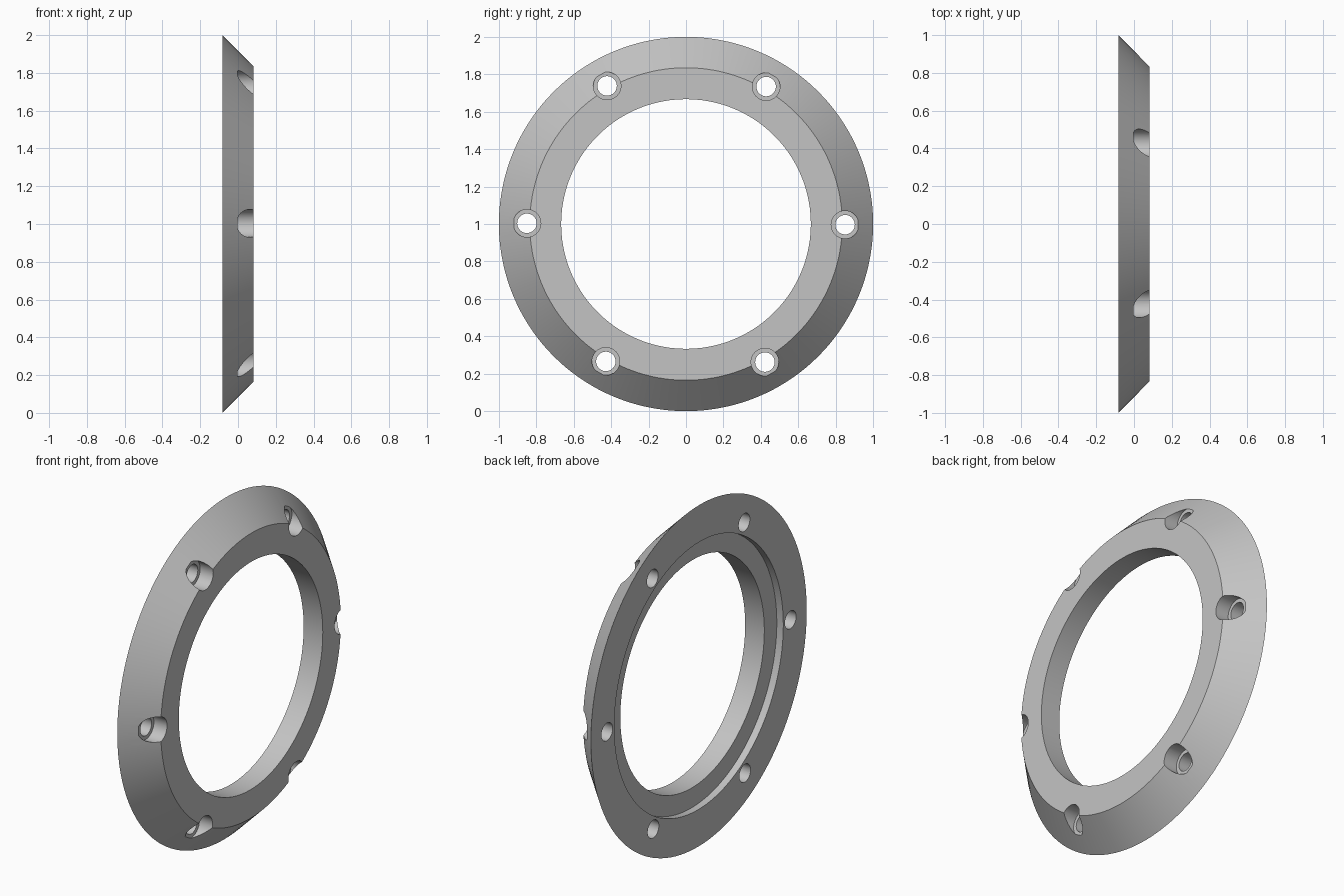
import bpy, bmesh, math
from mathutils import Vector

cube = bpy.data.objects.get("Cube")
if cube:
    bpy.data.objects.remove(cube, do_unlink=True)

HALF = 0.083        # half thickness of the ring
BOLT_RADIUS = 0.85  # circle through the bolt holes

grey = bpy.data.materials.new("plain_grey")
grey.use_nodes = True
grey.diffuse_color = (0.55, 0.55, 0.55, 1)
grey.node_tree.nodes["Principled BSDF"].inputs["Base Color"].default_value = (0.55, 0.55, 0.55, 1)


def lathe(name, profile, steps, closed, location):
    """Revolve (x, radius) points around the x axis."""
    bm = bmesh.new()
    verts = [bm.verts.new((x, 0, r)) for x, r in profile]
    pairs = list(zip(verts, verts[1:]))
    if closed:
        pairs.append((verts[-1], verts[0]))
    edges = [bm.edges.new(p) for p in pairs]
    bmesh.ops.spin(bm, geom=verts + edges, cent=(0, 0, 0), axis=(1, 0, 0),
                   angle=math.tau, steps=steps, use_merge=False)
    bmesh.ops.remove_doubles(bm, verts=bm.verts[:], dist=1e-5)
    bmesh.ops.recalc_face_normals(bm, faces=bm.faces[:])
    mesh = bpy.data.meshes.new(name)
    bm.to_mesh(mesh)
    bm.free()
    mesh.materials.append(grey)
    obj = bpy.data.objects.new(name, mesh)
    obj.location = location
    bpy.context.collection.objects.link(obj)
    return obj


# Bevelled ring with a shallow recess in its back face
ring = lathe("flange_ring", [
    (-HALF, 1.0), (HALF, 0.835), (HALF, 0.667),
    (-HALF + 0.042, 0.667), (-HALF + 0.042, 0.783), (-HALF, 0.783),
], 144, True, (0, 0, 1))

# Six counterbored bolt holes
cutters = []
for i in range(6):
    a = math.radians(60 * i - 0.25)
    centre = Vector((0, BOLT_RADIUS * math.cos(a), 1 + BOLT_RADIUS * math.sin(a)))
    cutter = lathe("bolt_hole_cutter", [
        (-0.2, 0), (-0.2, 0.052), (-0.002, 0.052),
        (-0.002, 0.074), (0.2, 0.074), (0.2, 0),
    ], 40, False, centre)
    cutter.hide_render = True
    cutters.append(cutter)
    mod = ring.modifiers.new("bolt_hole", "BOOLEAN")
    mod.operation = "DIFFERENCE"
    mod.solver = "EXACT"
    mod.object = cutter

# Bake the holes, then drop the cutters
bpy.context.view_layer.update()
depsgraph = bpy.context.evaluated_depsgraph_get()
cut_mesh = bpy.data.meshes.new_from_object(ring.evaluated_get(depsgraph))
ring.modifiers.clear()
ring.data = cut_mesh
for cutter in cutters:
    bpy.data.objects.remove(cutter, do_unlink=True)

bpy.ops.object.select_all(action="DESELECT")
ring.select_set(True)
bpy.context.view_layer.objects.active = ring
bpy.ops.object.shade_smooth_by_angle(angle=math.radians(30))
